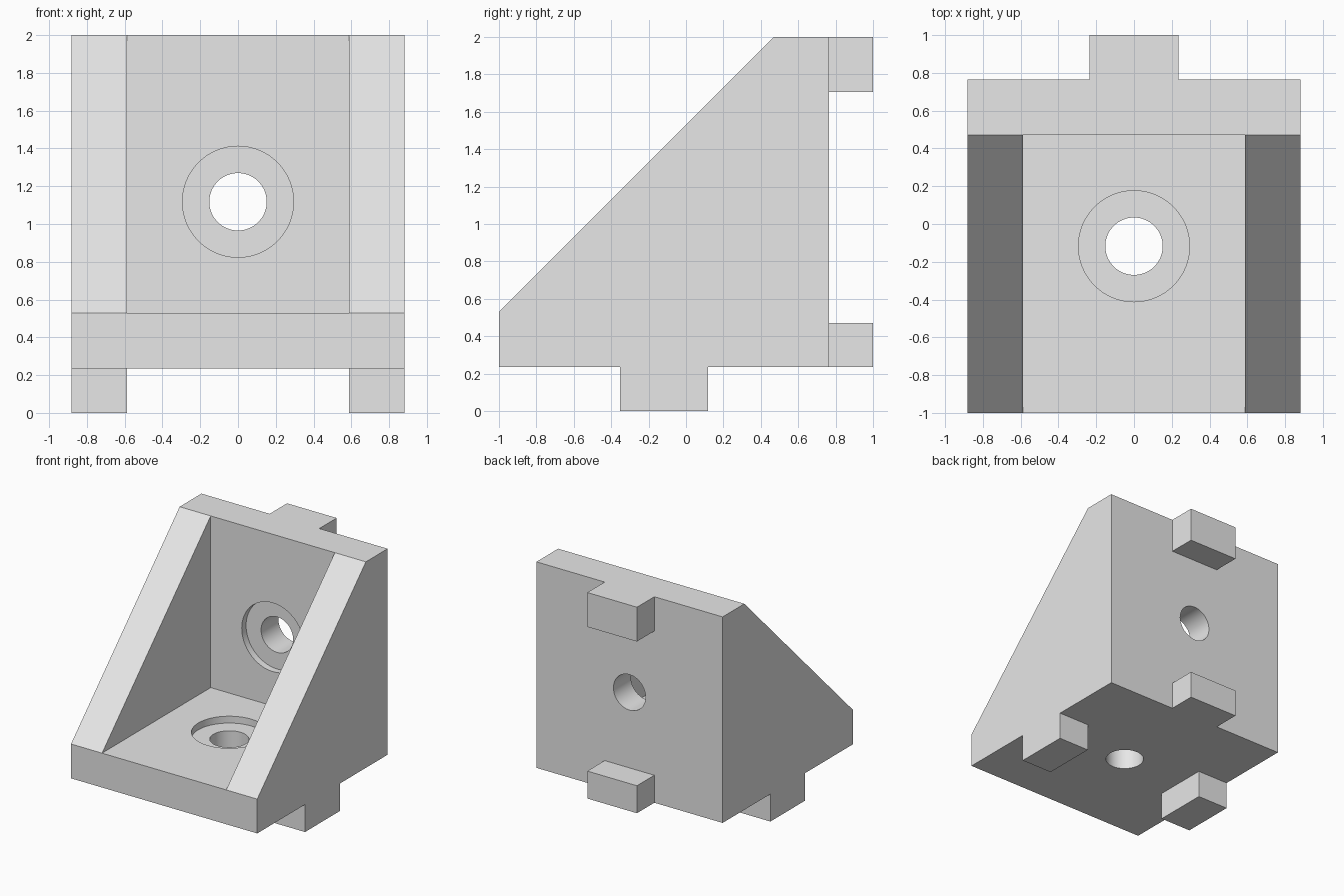
import bpy
import bmesh
from math import pi
from mathutils import Matrix, Vector

cube = bpy.data.objects.get("Cube")
if cube:
    bpy.data.objects.remove(cube, do_unlink=True)

# Main dimensions
MM = 2 / 34
HALF = 15 * MM              # half width
WALL = 5 * MM               # wall thickness
TAB = 4 * MM                # how far the tabs stick out
INNER = HALF - WALL         # half width of the pocket
BACK = 1 - TAB              # rear face of the back wall
MID_Y = BACK - HALF         # centre of the base plate
MID_Z = TAB + HALF          # centre of the back wall

grey = bpy.data.materials.new("light grey")
grey.use_nodes = True
grey.diffuse_color = (0.8, 0.8, 0.8, 1)
grey.node_tree.nodes["Principled BSDF"].inputs["Base Color"].default_value = grey.diffuse_color


def add_object(name, bm):
    bmesh.ops.recalc_face_normals(bm, faces=bm.faces)
    mesh = bpy.data.meshes.new(name)
    bm.to_mesh(mesh)
    bm.free()
    mesh.materials.append(grey)
    obj = bpy.data.objects.new(name, mesh)
    bpy.context.collection.objects.link(obj)
    return obj


def prism(name, profile, half_width):
    """Extrude a (y, z) outline across the width."""
    bm = bmesh.new()
    face = bm.faces.new([bm.verts.new((-half_width, y, z)) for y, z in profile])
    new = bmesh.ops.extrude_face_region(bm, geom=[face])["geom"]
    verts = [v for v in new if isinstance(v, bmesh.types.BMVert)]
    bmesh.ops.translate(bm, verts=verts, vec=(2 * half_width, 0, 0))
    return add_object(name, bm)


def box(name, low, high):
    low, high = Vector(low), Vector(high)
    bm = bmesh.new()
    bmesh.ops.create_cube(bm, size=1, matrix=Matrix.Translation((low + high) / 2)
                          @ Matrix.Diagonal((high - low).to_4d()))
    return add_object(name, bm)


def cylinder(name, radius, length, centre, turn):
    bm = bmesh.new()
    bmesh.ops.create_cone(bm, cap_ends=True, segments=64, radius1=radius, radius2=radius,
                          depth=length, matrix=Matrix.Translation(centre)
                          @ Matrix.Rotation(turn, 4, "X"))
    return add_object(name, bm)


# Side outline, including foot and rear tabs
outline = [
    (-1, TAB), (MID_Y - TAB, TAB), (MID_Y - TAB, 0), (MID_Y + TAB, 0), (MID_Y + TAB, TAB),
    (1, TAB), (1, 2 * TAB), (BACK, 2 * TAB), (BACK, 2 - WALL), (1, 2 - WALL), (1, 2),
    (BACK - WALL, 2), (-1, TAB + WALL),
]
bracket = prism("corner_bracket", outline, HALF)

# Pocket between the cheeks, and the gap between the feet
cutters = [
    box("pocket_cutter", (-INNER, -1.2, TAB + WALL), (INNER, BACK - WALL, 2.2)),
    box("foot_gap_cutter", (-INNER, MID_Y - 2 * TAB, -0.2), (INNER, MID_Y + 2 * TAB, TAB)),
]

# Material beside the rear tabs
for side, label in ((-1, "right"), (1, "left")):
    near, far = sorted((side * TAB, side * 1.2))
    cutters.append(box(label + "_tab_cutter", (near, BACK, 0.1), (far, 1.2, 2.2)))

# Counterbored screw holes in the base and the back wall
for label, centre, turn in (
    ("base", Vector((0, MID_Y, TAB + WALL)), 0),
    ("back", Vector((0, BACK - WALL, MID_Z)), pi / 2),
):
    cutters.append(cylinder(label + "_recess_cutter", WALL, 2 * MM, centre, turn))
    cutters.append(cylinder(label + "_hole_cutter", 0.152, 4 * WALL, centre, turn))

# Apply the cuts
bpy.context.view_layer.objects.active = bracket
for cutter in cutters:
    cutter.hide_render = True
    cut = bracket.modifiers.new(cutter.name, "BOOLEAN")
    cut.operation = "DIFFERENCE"
    cut.solver = "EXACT"
    cut.object = cutter
    bpy.ops.object.modifier_apply(modifier=cut.name)
    bpy.data.objects.remove(cutter, do_unlink=True)

# Smooth hole walls, sharp edges elsewhere
bpy.ops.object.select_all(action="DESELECT")
bracket.select_set(True)
bpy.ops.object.shade_smooth_by_angle(angle=pi / 6)
